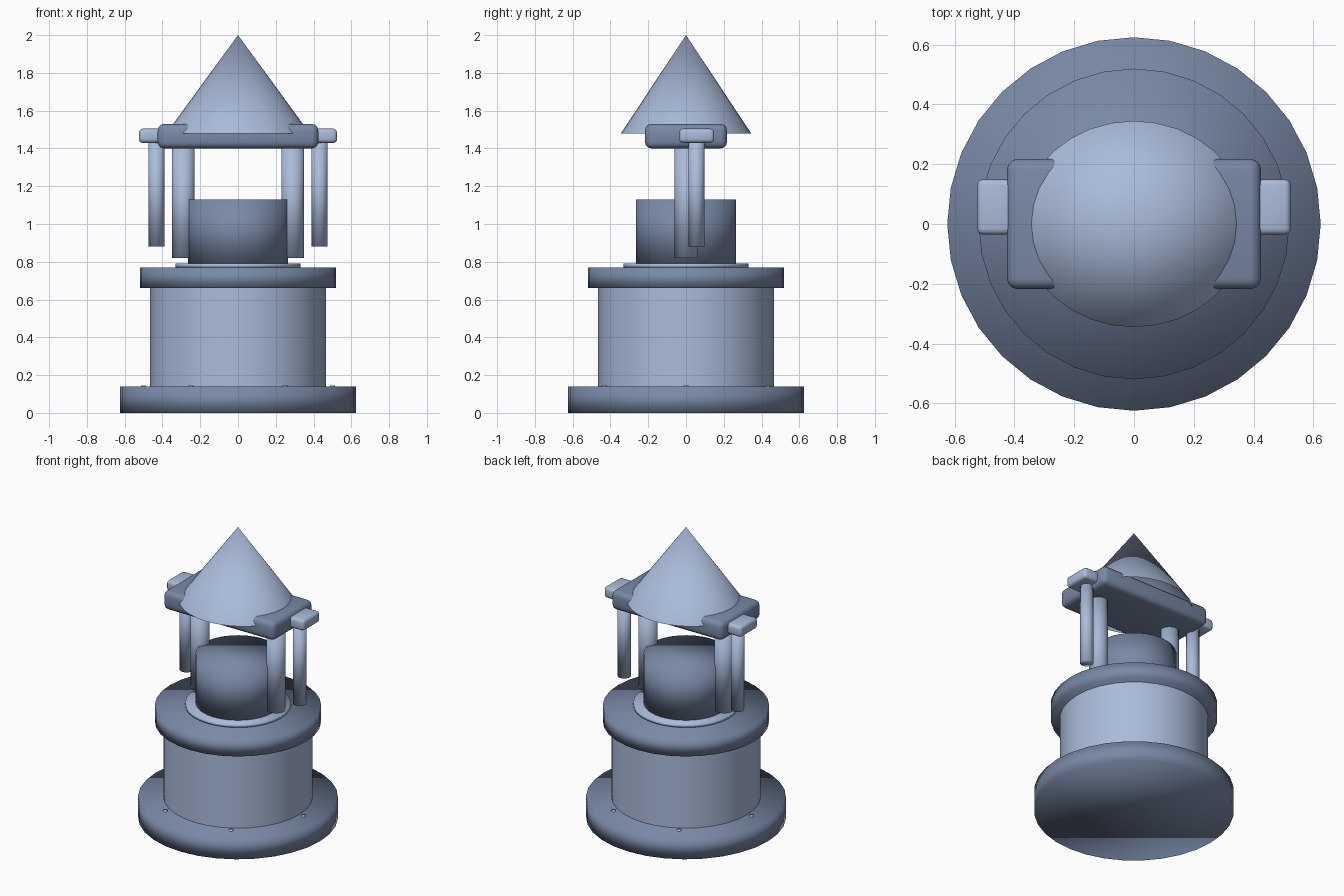
import bpy
from math import sin, cos, radians

if "Cube" in bpy.data.objects:
    bpy.data.objects.remove(bpy.data.objects["Cube"], do_unlink=True)


def make_material(name, rgb):
    mat = bpy.data.materials.new(name)
    mat.use_nodes = True
    mat.diffuse_color = (*rgb, 1)
    mat.node_tree.nodes["Principled BSDF"].inputs["Base Color"].default_value = (*rgb, 1)
    return mat


pale = make_material("pale blue grey", (0.40, 0.50, 0.70))
slate = make_material("slate blue grey", (0.19, 0.25, 0.38))


def finish(name, mat):
    ob = bpy.context.object
    ob.name = name
    ob.data.materials.append(mat)
    bpy.ops.object.shade_smooth()
    return ob


def cylinder(name, mat, radius, bottom, top, x=0, y=0, fill="NGON", sides=32):
    bpy.ops.mesh.primitive_cylinder_add(
        vertices=sides, radius=radius, depth=top - bottom, end_fill_type=fill,
        location=(x, y, (bottom + top) / 2))
    return finish(name, mat)


def rounded_box(name, mat, size, centre, bevel):
    bpy.ops.mesh.primitive_cube_add(size=1, location=centre)
    ob = bpy.context.object
    ob.scale = size
    bpy.ops.object.transform_apply(location=False, rotation=False, scale=True)
    mod = ob.modifiers.new("rounded edges", "BEVEL")
    mod.width = bevel
    mod.segments = 3
    return finish(name, mat)


# Stacked round body
cylinder("base", slate, 0.625, 0, 0.14)
cylinder("body", pale, 0.465, 0.14, 0.66, fill="NOTHING")
cylinder("rim", slate, 0.52, 0.66, 0.77)
cylinder("collar", pale, 0.33, 0.77, 0.79)
cylinder("core", slate, 0.265, 0.79, 1.13)

# Small studs around the base
for i in range(6):
    a = radians(60 * i)
    cylinder(f"stud_{i + 1}", pale, 0.014, 0.135, 0.146,
             0.5 * cos(a), 0.5 * sin(a), sides=12)

# Crossbeam and pointed oval roof
rounded_box("crossbeam", slate, (0.85, 0.435, 0.13), (0, 0, 1.465), 0.035)
bpy.ops.mesh.primitive_cone_add(vertices=32, radius1=1, depth=0.52,
                                end_fill_type="NOTHING", location=(0, 0, 1.74))
bpy.context.object.scale = (0.38, 0.345, 1)
bpy.ops.object.transform_apply(location=False, rotation=False, scale=True)
finish("roof", pale)

# Hanging posts and end blocks on both sides
for side, s in (("left", 1), ("right", -1)):
    cylinder(f"{side}_thick_post", pale, 0.06, 0.82, 1.42, 0.29 * s, 0)
    cylinder(f"{side}_thin_post", pale, 0.042, 0.88, 1.45, 0.432 * s, 0.055)
    rounded_box(f"{side}_end_block", pale, (0.125, 0.185, 0.075),
                (0.462 * s, 0.057, 1.467), 0.02)
